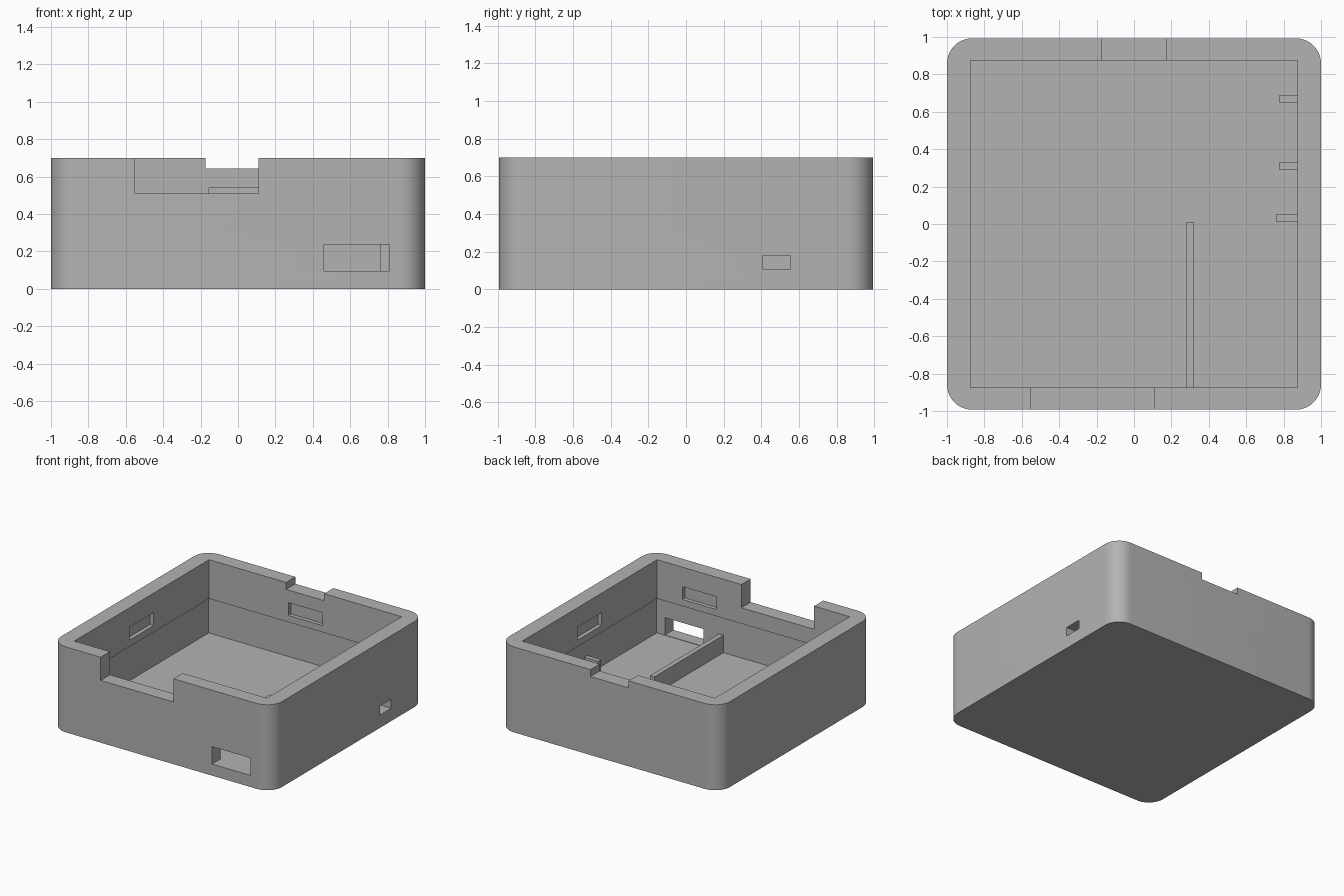
import bpy, bmesh

old = bpy.data.objects.get("Cube")
if old:
    bpy.data.objects.remove(old, do_unlink=True)

grey = bpy.data.materials.new("plain_grey")
grey.use_nodes = True
COLOUR = (0.45, 0.45, 0.45, 1)
grey.diffuse_color = COLOUR
grey.node_tree.nodes["Principled BSDF"].inputs["Base Color"].default_value = COLOUR


def block(name, x, y, z, radius=0):
    """Box spanning three (low, high) ranges, with optional rounded upright edges."""
    bm = bmesh.new()
    bmesh.ops.create_cube(bm, size=1)
    for v in bm.verts:
        v.co = [lo + (c + 0.5) * (hi - lo) for c, (lo, hi) in zip(v.co, (x, y, z))]
    if radius:
        upright = [e for e in bm.edges
                   if abs(e.verts[0].co.z - e.verts[1].co.z) > 0.01]
        bmesh.ops.bevel(bm, geom=upright, offset=radius, segments=12,
                        profile=0.5, affect='EDGES')
    mesh = bpy.data.meshes.new(name)
    bm.to_mesh(mesh)
    bm.free()
    mesh.materials.append(grey)
    obj = bpy.data.objects.new(name, mesh)
    bpy.context.collection.objects.link(obj)
    return obj


def cut(target, x, y, z):
    """Remove a box from the target."""
    cutter = block("cutter", x, y, z)
    cutter.hide_render = True
    mod = target.modifiers.new("cut", 'BOOLEAN')
    mod.operation = 'DIFFERENCE'
    mod.solver = 'EXACT'
    mod.object = cutter
    bpy.context.view_layer.objects.active = target
    bpy.ops.object.modifier_apply(modifier=mod.name)
    bpy.data.objects.remove(cutter, do_unlink=True)


W, D, H = 1.0, 0.993, 0.7      # outer half sizes and height
IN, LOW = 0.873, 0.885         # upper and lower cavity half sizes
FLOOR = 0.092

# Open tray with a slightly wider lower cavity
case = block("case", (-W, W), (-D, D), (0, H), radius=0.135)
cut(case, (-IN, IN), (-IN, IN), (0.2, 0.9))
cut(case, (-LOW, LOW), (-LOW, LOW), (FLOOR, 0.38))

# Rim notches at front and back
cut(case, (-0.55, 0.11), (-1.2, -0.8), (0.51, 0.9))
cut(case, (-0.175, 0.17), (0.8, 1.2), (0.643, 0.9))

# Front port and side port
cut(case, (0.46, 0.81), (-1.2, -0.8), (0.095, 0.237))
cut(case, (0.8, 1.2), (0.41, 0.555), (0.105, 0.178))

# Shallow clip slots inside the four walls
SLOT = (0.435, 0.54)
for side in (-1, 1):
    depth = tuple(sorted((side * 0.8, side * 0.905)))
    cut(case, depth, (-0.155, 0.155), SLOT)
    centre = 0 if side > 0 else 0.49
    cut(case, (centre - 0.155, centre + 0.155), depth, SLOT)

# Inner divider and small side tabs
parts = [block("divider", (0.28, 0.32), (-0.9, 0.01), (0.08, 0.235))]
for name, inner, y in (("front_tab", 0.76, 0.032),
                       ("middle_tab", 0.775, 0.31),
                       ("back_tab", 0.775, 0.668)):
    parts.append(block(name, (inner, 0.9), (y - 0.019, y + 0.019), (0.08, 0.25)))

# Smooth corners, crisp edges
bpy.ops.object.select_all(action='DESELECT')
case.select_set(True)
bpy.context.view_layer.objects.active = case
bpy.ops.object.shade_smooth_by_angle(angle=0.5)
